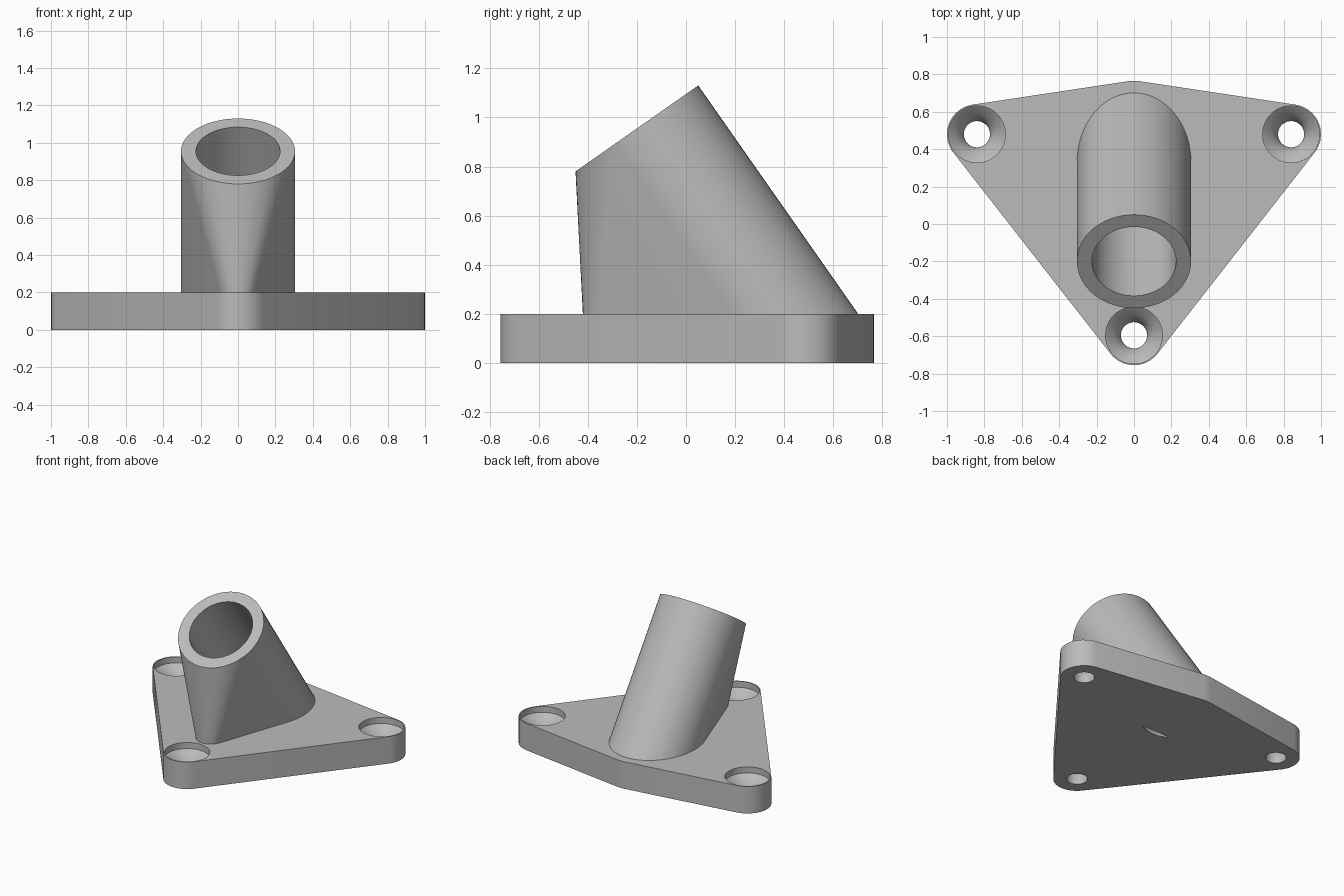
import bpy, bmesh, math
from mathutils import Vector, Matrix

if "Cube" in bpy.data.objects:
    bpy.data.objects.remove(bpy.data.objects["Cube"], do_unlink=True)

TOP = 0.2                                  # plate thickness
TILT = math.radians(35)                    # lean of the socket
RIM = Vector((0, -0.2, 0.955))             # centre of the socket mouth
AXIS = Vector((0, math.sin(TILT), -math.cos(TILT)))
OUTER, BORE = 0.305, 0.225
SCREWS = [(-0.84, 0.48), (0.84, 0.48), (0, -0.595)]

grey = bpy.data.materials.new("plain grey")
grey.use_nodes = True
grey.diffuse_color = (0.5, 0.5, 0.5, 1)
grey.node_tree.nodes["Principled BSDF"].inputs["Base Color"].default_value = (0.5, 0.5, 0.5, 1)


def make_object(name, bm):
    bmesh.ops.recalc_face_normals(bm, faces=bm.faces)
    mesh = bpy.data.meshes.new(name)
    bm.to_mesh(mesh)
    bm.free()
    mesh.materials.append(grey)
    obj = bpy.data.objects.new(name, mesh)
    bpy.context.collection.objects.link(obj)
    return obj


def circle(x, y, z, r, n=32, stretch=1):
    steps = [2 * math.pi * i / n for i in range(n)]
    return [Vector((x + r * math.cos(a), y + stretch * r * math.sin(a), z)) for a in steps]


def hull(name, points):
    bm = bmesh.new()
    for p in points:
        bm.verts.new(p)
    out = bmesh.ops.convex_hull(bm, input=bm.verts)
    spare = {g for g in out["geom_interior"] + out["geom_unused"] if isinstance(g, bmesh.types.BMVert)}
    bmesh.ops.delete(bm, geom=list(spare), context="VERTS")
    bmesh.ops.dissolve_limit(bm, angle_limit=math.radians(0.3), verts=bm.verts, edges=bm.edges)
    return make_object(name, bm)


def lathe(name, profile, n=48):
    """Closed solid of revolution about z from (radius, height) pairs."""
    bm = bmesh.new()
    rings = [[bm.verts.new(p) for p in circle(0, 0, z, r, n)] for r, z in profile]
    for low, high in zip(rings, rings[1:]):
        for i in range(n):
            j = (i + 1) % n
            bm.faces.new((low[i], low[j], high[j], high[i]))
    bm.faces.new(rings[0])
    bm.faces.new(rings[-1])
    return make_object(name, bm)


def cut(target, cutter):
    mod = target.modifiers.new("cut", "BOOLEAN")
    mod.operation = "DIFFERENCE"
    mod.solver = "EXACT"
    mod.object = cutter
    bpy.context.view_layer.objects.active = target
    bpy.ops.object.modifier_apply(modifier=mod.name)


# Mounting plate: rounded screw corners and a blunt point at the back
outline = [p for x, y in SCREWS for p in circle(x, y, 0, 0.16)]
outline += circle(0, 0.465, 0, 0.3, 64)
plate = hull("mounting_plate", outline + [p + Vector((0, 0, TOP)) for p in outline])

# Leaning socket with a web running down to a narrow front foot
lean = Matrix.Translation(RIM) @ Matrix.Rotation(TILT, 4, "X")
mouth = [lean @ p for p in circle(0, 0, 0, OUTER, 64)]
base = RIM + AXIS * ((RIM.z - TOP) / math.cos(TILT))
footprint = circle(0, base.y, TOP, OUTER, 64, 1 / math.cos(TILT))
foot = circle(0, -0.32, TOP, 0.1, 32)
socket = hull("angled_socket", mouth + footprint + foot)

# Blind bore that just breaks through the underside
depth = (RIM.z - 0.111) / math.cos(TILT)
bore = lathe("bore_cutter", [(BORE, -depth), (BORE, 0.2)], 64)
bore.data.transform(lean)
cut(socket, bore)
cut(plate, bore)
cutters = [bore]

# Recessed, dished screw holes
for x, y in SCREWS:
    sink = lathe("screw_cutter", [(0.07, -0.1), (0.07, 0.05), (0.083, 0.085), (0.11, 0.12),
                                  (0.152, 0.155), (0.152, 0.3)])
    sink.data.transform(Matrix.Translation((x, y, 0)))
    cut(plate, sink)
    cutters.append(sink)

for c in cutters:
    bpy.data.objects.remove(c, do_unlink=True)

# Smooth the round walls, keep the rims crisp
for obj in (plate, socket):
    bpy.ops.object.select_all(action="DESELECT")
    obj.select_set(True)
    bpy.context.view_layer.objects.active = obj
    bpy.ops.object.shade_smooth_by_angle(angle=math.radians(30))
